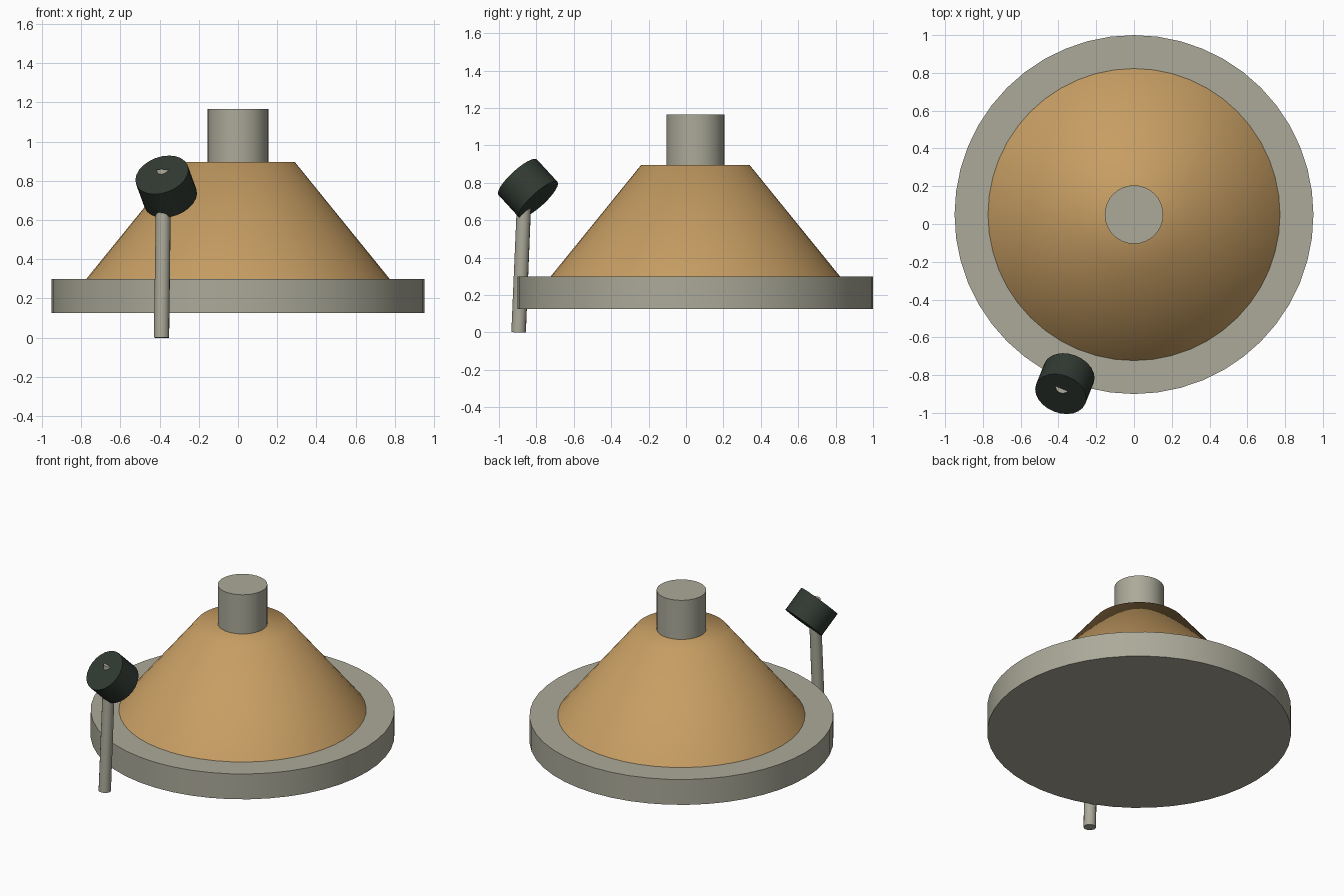
import bpy
import math
from mathutils import Vector

default = bpy.data.objects.get("Cube")
if default:
    bpy.data.objects.remove(default, do_unlink=True)


def make_material(name, colour):
    mat = bpy.data.materials.new(name)
    mat.use_nodes = True
    mat.diffuse_color = (*colour, 1)
    mat.node_tree.nodes["Principled BSDF"].inputs["Base Color"].default_value = (*colour, 1)
    return mat


grey = make_material("warm grey", (0.41, 0.40, 0.32))
tan = make_material("tan", (0.57, 0.34, 0.125))
dark_green = make_material("dark green", (0.03, 0.042, 0.032))


def rod(name, start, end, r_start, r_end, sides, mat, angle=40):
    """Capped cylinder or frustum running from start to end."""
    start, end = Vector(start), Vector(end)
    axis = end - start
    bpy.ops.mesh.primitive_cone_add(
        vertices=sides, radius1=r_start, radius2=r_end, depth=axis.length,
        location=(start + end) / 2,
        rotation=axis.to_track_quat("Z", "Y").to_euler())
    obj = bpy.context.object
    obj.name = obj.data.name = name
    obj.data.materials.append(mat)
    bpy.ops.object.shade_smooth_by_angle(angle=math.radians(angle))
    return obj


# Round base, cone and top column share one centre line
MID = 0.05
rod("base_disc", (0, MID, 0.125), (0, MID, 0.30), 0.95, 0.95, 48, grey)
# The wide angle keeps the cone's upper rim softly shaded
rod("cone_body", (0, MID, 0.295), (0, MID, 0.895), 0.777, 0.29, 48, tan, 60)
rod("top_column", (0, MID, 0.88), (0, MID, 1.165), 0.155, 0.155, 32, grey)

# Leaning lever with a tilted knob
rod("lever_stem", (-0.39, -0.895, 0), (-0.378, -0.859, 0.857), 0.039, 0.038, 16, grey)
knob_middle = Vector((-0.366, -0.845, 0.77))
knob_half = Vector((-0.022, -0.055, 0.06))
rod("lever_knob", knob_middle - knob_half, knob_middle + knob_half, 0.14, 0.14, 24, dark_green)
